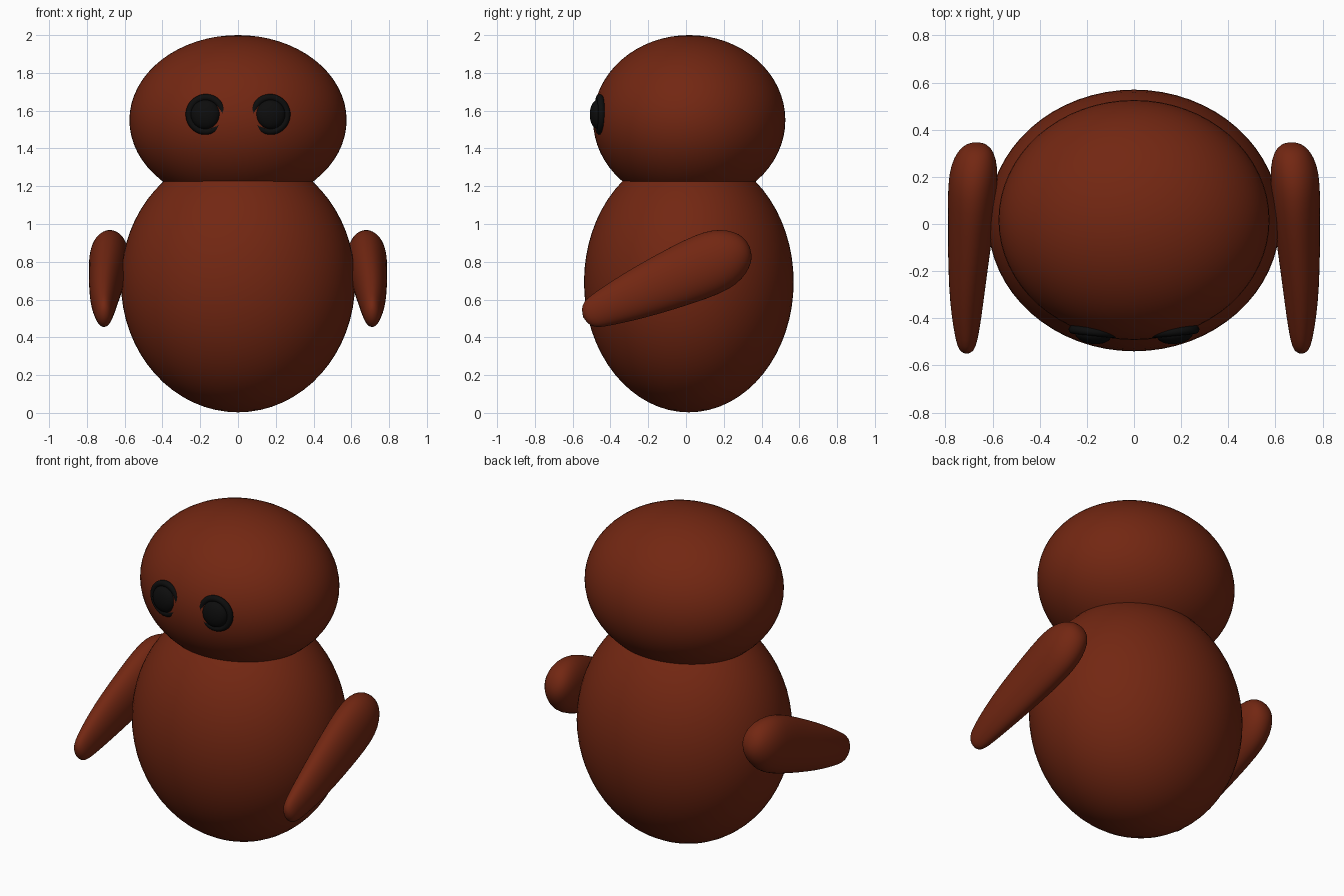
import bpy, bmesh
from math import sin, cos, pi, radians
from mathutils import Vector

old = bpy.data.objects.get("Cube")
if old:
    bpy.data.objects.remove(old, do_unlink=True)


def make_material(name, rgb, roughness):
    mat = bpy.data.materials.new(name)
    mat.use_nodes = True
    mat.diffuse_color = (*rgb, 1)
    node = mat.node_tree.nodes["Principled BSDF"]
    node.inputs["Base Color"].default_value = (*rgb, 1)
    node.inputs["Roughness"].default_value = roughness
    return mat


brown = make_material("reddish_brown", (0.17, 0.02, 0.006), 0.6)
black = make_material("black", (0.004, 0.004, 0.004), 0.5)


def finish(obj, name, mat):
    obj.name = obj.data.name = name
    obj.data.materials.append(mat)
    for p in obj.data.polygons:
        p.use_smooth = True
    return obj


def ellipsoid(name, centre, radii, mat, yaw=0.0, segments=64):
    bpy.ops.mesh.primitive_uv_sphere_add(
        segments=segments, ring_count=segments // 2, location=centre, rotation=(0, 0, yaw))
    obj = bpy.context.object
    obj.scale = radii
    return finish(obj, name, mat)


# Arm stations: distance along the arm, sideways centre, sideways radius, height radius
STATIONS = [
    (-0.175, 0.668, 0.040, 0.045), (-0.155, 0.670, 0.068, 0.085),
    (-0.11, 0.675, 0.092, 0.125), (-0.04, 0.682, 0.105, 0.160),
    (0.06, 0.686, 0.105, 0.171), (0.20, 0.693, 0.098, 0.163),
    (0.40, 0.705, 0.084, 0.143), (0.55, 0.710, 0.071, 0.120),
    (0.65, 0.710, 0.058, 0.100), (0.72, 0.710, 0.046, 0.085),
    (0.76, 0.710, 0.034, 0.060),
]
SHOULDER = Vector((0, 0.17, 0.81))
ALONG = Vector((0, -0.92, -0.39)).normalized()
ACROSS = Vector((0, -0.39, 0.92)).normalized()


def arm(name, side, sides=24):
    bm = bmesh.new()
    rings = []
    for s, x, rx, rz in STATIONS:
        mid = SHOULDER + ALONG * s + Vector((x, 0, 0))
        ring = []
        for i in range(sides):
            a = 2 * pi * i / sides
            p = mid + Vector((rx * cos(a), 0, 0)) + ACROSS * (rz * sin(a))
            ring.append(bm.verts.new((p.x * side, p.y, p.z)))
        rings.append(ring)
    for a, b in zip(rings, rings[1:]):
        for i in range(sides):
            j = (i + 1) % sides
            bm.faces.new((a[i], a[j], b[j], b[i]))
    # Rounded ends
    for ring, s, x in ((rings[0], -0.182, 0.668), (rings[-1], 0.78, 0.71)):
        p = SHOULDER + ALONG * s + Vector((x, 0, 0))
        tip = bm.verts.new((p.x * side, p.y, p.z))
        for i in range(sides):
            bm.faces.new((ring[i], ring[(i + 1) % sides], tip))
    bmesh.ops.recalc_face_normals(bm, faces=bm.faces)
    mesh = bpy.data.meshes.new(name)
    bm.to_mesh(mesh)
    bm.free()
    obj = bpy.data.objects.new(name, mesh)
    bpy.context.collection.objects.link(obj)
    finish(obj, name, brown)
    mod = obj.modifiers.new("smoothing", "SUBSURF")
    mod.levels = mod.render_levels = 1
    return obj


# Body and head
ellipsoid("body", (0, 0.015, 0.693), (0.62, 0.555, 0.69), brown)
ellipsoid("head", (0, 0.017, 1.55), (0.575, 0.509, 0.45), brown)

for side, label in ((1, "left"), (-1, "right")):
    arm(label + "_arm", side)
    # Eye: domed pupil inside a rim that sinks into the head on its inner side
    yaw = radians(6) * side
    ellipsoid(label + "_pupil", (0.173 * side, -0.468, 1.58), (0.077, 0.041, 0.077),
              black, yaw, 32)
    bpy.ops.mesh.primitive_torus_add(
        major_radius=0.09, minor_radius=0.018, major_segments=48, minor_segments=12,
        location=(0.17 * side, -0.457, 1.58), rotation=(radians(90), 0, yaw))
    finish(bpy.context.object, label + "_eye_rim", black)
